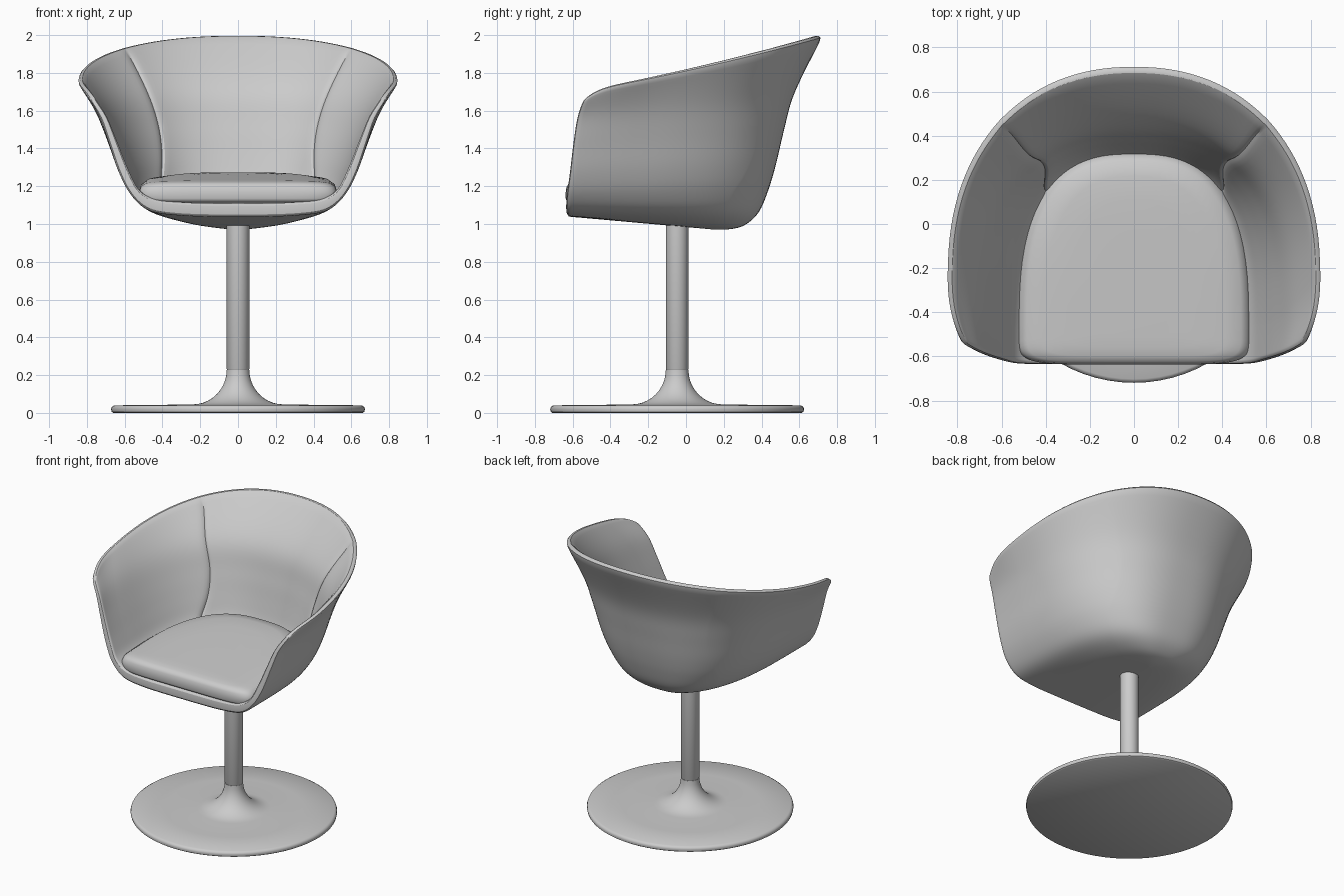
import bpy, bmesh, math
from mathutils import Vector

if "Cube" in bpy.data.objects:
    bpy.data.objects.remove(bpy.data.objects["Cube"])

grey = bpy.data.materials.new("light_grey")
grey.use_nodes = True
grey.diffuse_color = (0.6, 0.6, 0.6, 1)
grey.node_tree.nodes["Principled BSDF"].inputs["Base Color"].default_value = (0.6, 0.6, 0.6, 1)

# Column angles round the back, doubled up beside the upholstery seam at 45 degrees
ANGLES = sorted([90 * i / 16 for i in range(17)] + [43.8, 46.2])
ARC, ARM, STEPS = len(ANGLES) - 1, 10, 4   # columns round the back, along an arm, rows per level
BASE_Y = -0.047


def finish(name, bm, subdivide=0, angle=40):
    bmesh.ops.remove_doubles(bm, verts=bm.verts, dist=0.0001)
    bmesh.ops.recalc_face_normals(bm, faces=bm.faces)
    mesh = bpy.data.meshes.new(name)
    bm.to_mesh(mesh)
    bm.free()
    mesh.materials.append(grey)
    obj = bpy.data.objects.new(name, mesh)
    bpy.context.collection.objects.link(obj)
    bpy.context.view_layer.objects.active = obj
    bpy.ops.object.select_all(action='DESELECT')
    obj.select_set(True)
    bpy.ops.object.shade_smooth_by_angle(angle=math.radians(angle))
    if subdivide:
        mod = obj.modifiers.new("smooth", 'SUBSURF')
        mod.levels = mod.render_levels = subdivide


def lerp(a, b, t):
    return a + (b - a) * t


def refine(levels):
    """Pass a smooth curve through the level settings."""
    out, last = [], len(levels) - 1
    for i in range(last):
        quad = [levels[max(0, min(last, i + d))] for d in (-1, 0, 1, 2)]
        for s in range(STEPS):
            t = s / STEPS
            out.append([0.5 * (2 * b + (c - a) * t + (2 * a - 5 * b + 4 * c - d) * t ** 2
                               + (3 * b - a - 3 * c + d) * t ** 3) for a, b, c, d in zip(*quad)])
    return out + [list(levels[-1])]


def shell_row(level, s, low_power, ease):
    """One U-shaped row, from the right arm round the back to the left arm."""
    width, back, front, z_front, z_back = level
    widest, power = lerp(-0.45, -0.22, s ** ease), lerp(low_power, 2.2, s ** ease)
    seam_shift = 10 * max(0, math.sin(2 * math.pi * (s - 0.5)))
    half = []
    for angle in ANGLES:
        a = math.radians(angle - seam_shift * math.sin(math.radians(2 * angle)))
        half.append((width * math.sin(a) ** (2 / power),
                     widest + (back - widest) * max(0, math.cos(a)) ** (2 / power), 0))
    for j in range(1, ARM + 1):
        t = j / ARM
        half.append((width * (1 - 0.085 * s ** 6 * t ** 2.5), lerp(widest, front, t),
                     0.05 * s ** 8 * t ** 5))
    pts = []
    for x, y, drop in half:
        q = (y - front) / (back - front)
        sag = 0.06 * s ** 4 * q * (1 - q)
        pts.append(Vector((x, y, lerp(z_front, z_back, q) - drop - sag)))
    return [Vector((-p.x, p.y, p.z)) for p in reversed(pts[1:])] + pts


# Seat shell: half width, back y, z at front, z at back for each level
front_y = [-0.63, -0.63, -0.635, -0.635, -0.63, -0.615, -0.597, -0.575, -0.54]
outer = [(0, .15, 1.04, .97), (.15, .23, 1.04, .972), (.32, .31, 1.047, .993),
         (.47, .385, 1.07, 1.06), (.565, .437, 1.15, 1.18), (.632, .478, 1.27, 1.32),
         (.692, .52, 1.43, 1.5), (.757, .577, 1.58, 1.7), (.852, .724, 1.705, 1.992)]
inner = [(0, .05, 1.11, 1.11), (.15, .13, 1.11, 1.11), (.30, .21, 1.115, 1.12),
         (.44, .28, 1.13, 1.15), (.525, .32, 1.18, 1.23), (.58, .35, 1.28, 1.36),
         (.645, .385, 1.43, 1.53), (.72, .45, 1.585, 1.74), (.822, .687, 1.71, 2.006)]


def surface(levels, low_power, ease):
    rows = refine([(w, b, f, zf, zb) for (w, b, zf, zb), f in zip(levels, front_y)])
    return [shell_row(r, i / (len(rows) - 1), low_power, ease) for i, r in enumerate(rows)]


outside, inside = surface(outer, 2.9, 1.5), surface(inner, 2.6, 7)
middle = ARC + ARM
seams = (middle - ARC // 2, middle + ARC // 2)
for row_in, row_out in zip(inside[12:-1], outside[12:-1]):      # upholstery seams
    for c in seams:
        row_in[c] += (row_out[c] - row_in[c]).normalized() * 0.014

bm = bmesh.new()
crease = bm.edges.layers.float.new("crease_edge")
grid = [[bm.verts.new(p) for p in row] for row in outside + inside[::-1]]
for upper, lower in zip(grid, grid[1:]):
    for j in range(2 * middle):
        bm.faces.new((upper[j], upper[j + 1], lower[j + 1], lower[j]))
# Close the front edge between the outer and inner skins
count = len(outside)
for end in (0, -1):
    for i in range(count - 1):
        bm.faces.new((grid[i][end], grid[i + 1][end], grid[-2 - i][end], grid[-1 - i][end]))
for c in seams:
    for i in range(count + 1, 2 * count - 13):
        bm.edges.get((grid[i][c], grid[i + 1][c]))[crease] = 1
finish("seat_shell", bm, 1, 60)

# Seat cushion: stacked rounded outlines of (inset, z), tilted down to the front
bm = bmesh.new()
rings, sides, mid_y = [], 72, -0.45
for inset, z in [(.06, 1.115), (.015, 1.125), (0, 1.145), (0, 1.195), (.012, 1.235),
                 (.04, 1.26), (.11, 1.273), (.22, 1.278), (.36, 1.28)]:
    ring = []
    for j in range(sides):
        a = 2 * math.pi * j / sides
        c, s = math.cos(a), math.sin(a)
        power, depth = (2.7, 0.775) if c > 0 else (6, 0.187)
        shrink = 1 - inset / 0.525
        x = math.copysign(abs(s) ** (2 / power), s) * 0.525 * shrink
        y = math.copysign(abs(c) ** (2 / power), c) * depth
        y = mid_y + y - math.copysign(min(inset, abs(y) * inset / 0.525), y)
        tilt = 0.06 * (y - 0.2) * (z - 1.115) / 0.15
        ring.append(bm.verts.new((x, y, z + tilt)))
    rings.append(ring)
for a, b in zip(rings, rings[1:]):
    for j in range(sides):
        k = (j + 1) % sides
        bm.faces.new((a[j], a[k], b[k], b[j]))
bm.faces.new(rings[0])
bm.faces.new(rings[-1])
finish("seat_cushion", bm, 0, 60)


def lathe(name, profile):
    bm = bmesh.new()
    verts = [bm.verts.new((r, BASE_Y, z)) for r, z in profile]
    edges = [bm.edges.new(pair) for pair in zip(verts, verts[1:])]
    bmesh.ops.spin(bm, geom=verts + edges, cent=(0, BASE_Y, 0), axis=(0, 0, 1),
                   angle=2 * math.pi, steps=72)
    finish(name, bm)


# Round foot with a flared neck, and the straight column above it
flare = [(lerp(0.06, 0.24, 1 - math.sin(a)), lerp(0.045, 0.228, 1 - math.cos(a)))
         for a in (math.pi / 2 * i / 10 for i in range(11))]
lathe("pedestal_foot", [(0, 0), (.66, 0), (.669, .006), (.672, .02), (.668, .032), (.655, .04),
                        (.45, .042)] + flare + [(0, .228)])
lathe("pedestal_column", [(0, .228), (.058, .228), (.06, .232), (.06, 1.04), (0, 1.04)])
